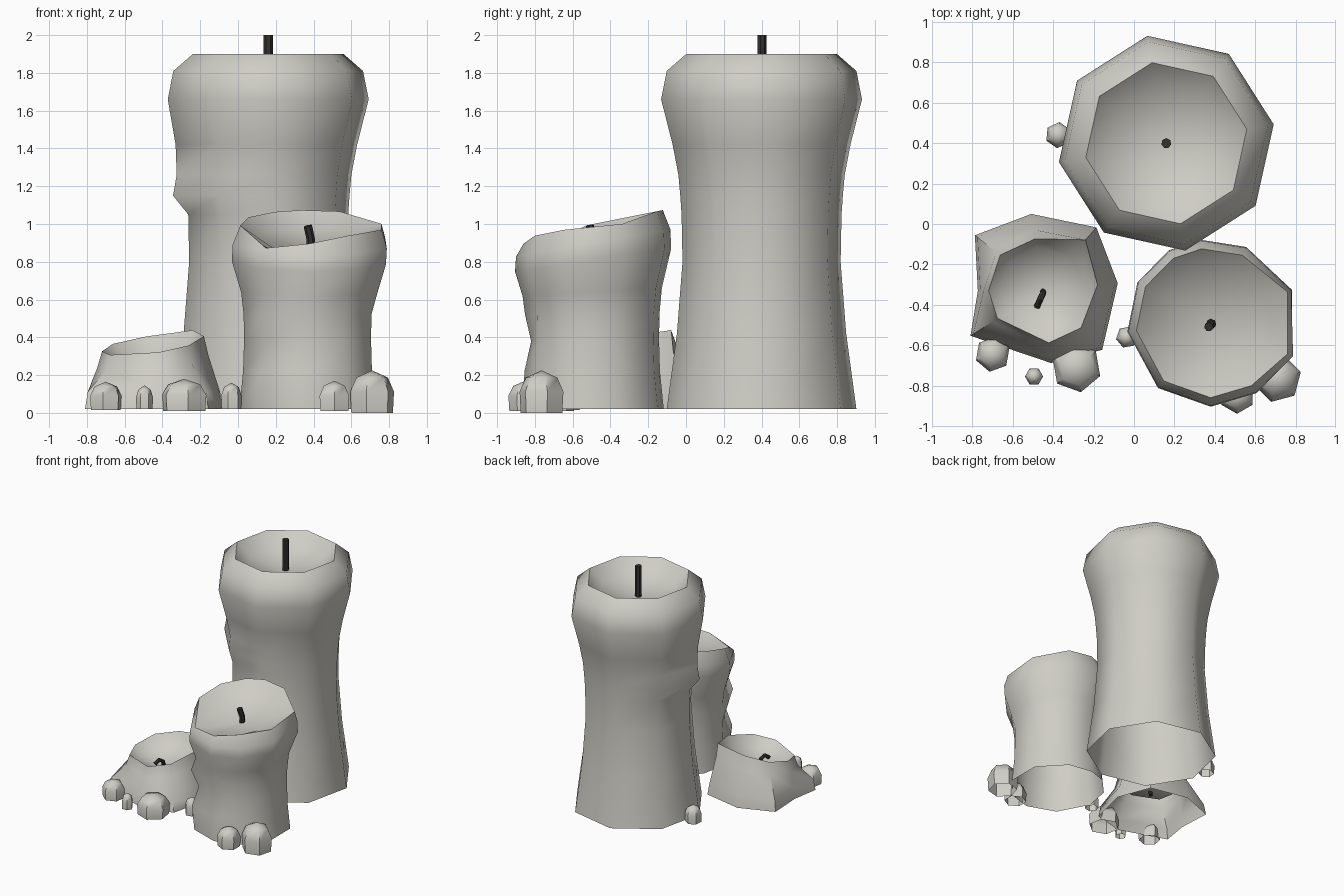
import bpy, bmesh, math
from mathutils import Vector

if "Cube" in bpy.data.objects:
    bpy.data.objects.remove(bpy.data.objects["Cube"])


def material(name, rgb):
    m = bpy.data.materials.new(name)
    m.diffuse_color = (*rgb, 1)
    m.use_nodes = True
    m.node_tree.nodes["Principled BSDF"].inputs["Base Color"].default_value = m.diffuse_color
    return m


WAX = material("pale wax", (0.62, 0.61, 0.56))
CHAR = material("charred wick", (0.035, 0.032, 0.028))


def finish(bm, name, mat, angle=50):
    bmesh.ops.recalc_face_normals(bm, faces=bm.faces)
    me = bpy.data.meshes.new(name)
    bm.to_mesh(me)
    bm.free()
    me.materials.append(mat)
    ob = bpy.data.objects.new(name, me)
    bpy.context.collection.objects.link(ob)
    bpy.ops.object.select_all(action='DESELECT')
    bpy.context.view_layer.objects.active = ob
    ob.select_set(True)
    bpy.ops.object.shade_smooth_by_angle(angle=math.radians(angle))
    return ob


def lathe(name, centre, angles, rings, tip, push={}, lean=(0, 0), scale=None):
    """Open-bottomed shell. rings: (radius, z, lean amount); tip: centre z closing the top.
    push[(ring, side)] = (extra radius, extra z)."""
    bm = bmesh.new()
    prev = None
    n = len(angles)
    for i, (r, z, k) in enumerate(rings):
        loop = []
        for j, a in enumerate(angles):
            dr, dz = push.get((i, j), (0, 0))
            rr = r * (scale[j] if scale and i < 2 else 1) + dr
            x, y = rr * math.cos(math.radians(a)), rr * math.sin(math.radians(a))
            zz = z + dz + k * (lean[0] * x + lean[1] * y)
            loop.append(bm.verts.new((centre[0] + x, centre[1] + y, zz)))
        if prev:
            for j in range(n):
                bm.faces.new((prev[j], prev[(j + 1) % n], loop[(j + 1) % n], loop[j]))
        prev = loop
    t = bm.verts.new((centre[0], centre[1], tip))
    for j in range(n):
        bm.faces.new((prev[j], prev[(j + 1) % n], t))
    return finish(bm, name, WAX)


def wick(name, points, r, sides=7):
    bm = bmesh.new()
    prev = None
    pts = [Vector(p) for p in points]
    for i, p in enumerate(pts):
        d = (pts[min(i + 1, len(pts) - 1)] - pts[max(i - 1, 0)]).normalized()
        u = d.cross(Vector((1, 0, 0))).normalized()
        v = d.cross(u)
        loop = [bm.verts.new(p + r * (math.cos(t) * u + math.sin(t) * v))
                for t in (2 * math.pi * j / sides for j in range(sides))]
        if prev:
            for j in range(sides):
                bm.faces.new((prev[j], prev[(j + 1) % sides], loop[(j + 1) % sides], loop[j]))
        else:
            bm.faces.new(loop)
        prev = loop
    bm.faces.new(prev)
    return finish(bm, name, CHAR, 30)


# tall candle: flared foot, bulging head, sunken bowl, one side drip
lathe("tall_candle", (0.16, 0.40), [10 + 45 * j for j in range(8)],
      [(0.51, 0.02, 0), (0.455, 0.42, 0), (0.425, 0.80, 0), (0.43, 1.05, 0),
       (0.437, 1.15, 0), (0.447, 1.26, 0), (0.478, 1.42, 0), (0.54, 1.66, 0),
       (0.51, 1.81, 0), (0.405, 1.90, 0), (0.30, 1.80, 0)], 1.74,
      push={(4, 4): (0.075, 0), (5, 4): (0.045, 0), (6, 4): (0.02, 0),
            (4, 5): (0.02, 0)})
wick("tall_wick", [(0.16, 0.40, 1.71), (0.16, 0.40, 2.0)], 0.025)

# medium candle: slanted rim with a notch, lumpy drips at the front left
lathe("medium_candle", (0.38, -0.49), [-174, -129, -90, -57, -22, 22, 65, 97, 120, 151],
      [(0.375, 0.02, 0), (0.355, 0.22, 0), (0.35, 0.38, 0), (0.352, 0.52, 0),
       (0.365, 0.64, 0.3), (0.415, 0.81, 0.75), (0.41, 0.90, 0.9),
       (0.37, 1.0, 1), (0.27, 0.93, 0.8)], 0.87,
      push={(1, 1): (0.04, 0), (2, 1): (-0.01, 0), (3, 1): (0.05, 0), (4, 1): (0.0, 0),
            (2, 2): (-0.02, 0), (3, 2): (0.01, 0), (4, 2): (0.01, 0), (1, 2): (0.01, 0),
            (4, 4): (0.02, 0), (5, 4): (0.02, 0), (6, 4): (0.03, 0), (7, 4): (0.04, 0),
            (5, 5): (0.02, 0), (6, 5): (0.02, 0), (7, 5): (0.04, -0.03),
            (7, 1): (0, -0.07), (8, 1): (0, -0.04), (7, 2): (0, -0.03)},
      lean=(0, 0.2))
wick("medium_wick", [(0.38, -0.49, 0.84), (0.385, -0.495, 0.92), (0.37, -0.51, 0.99)], 0.023)

# short candle: melted down, spreading foot, rim rising to the back right
lathe("short_candle", (-0.45, -0.32), [142, 99, 49, 4, -46, -84, -147, 182],
      [(0.39, 0.02, 0), (0.375, 0.11, 0), (0.295, 0.27, 0.7), (0.27, 0.365, 1),
       (0.21, 0.29, 0.6)], 0.22,
      push={(3, 2): (0.05, 0), (3, 1): (-0.02, 0), (2, 2): (0.04, 0)},
      lean=(0.14, 0.18), scale=[1.1, 0.96, 1.03, 0.95, 1.08, 0.95, 1.1, 0.83])
wick("short_wick", [(-0.45, -0.33, 0.19), (-0.452, -0.345, 0.265), (-0.465, -0.375, 0.285),
                    (-0.48, -0.41, 0.26)], 0.016)

# wax beads around the feet: x, y, radius, bottom, top, turn
beads = [(-0.70, -0.645, 0.088, 0.015, 0.165, 20), (-0.495, -0.755, 0.045, 0.02, 0.145, 0),
         (-0.285, -0.71, 0.125, 0.01, 0.18, 40), (-0.035, -0.56, 0.055, 0.02, 0.16, 10),
         (0.51, -0.85, 0.09, 0.01, 0.17, 30), (0.71, -0.765, 0.12, 0.0, 0.225, 15),
         (-0.375, 0.44, 0.065, 0.02, 0.16, 25)]
for i, (x, y, r, z0, z1, turn) in enumerate(beads):
    h = z1 - z0
    lathe(f"wax_bead_{i + 1}", (x, y), [turn + 60 * j for j in range(6)],
          [(r * 0.95, z0, 0), (r, z0 + 0.5 * h, 0), (r * 0.72, z0 + 0.83 * h, 0)], z1)
